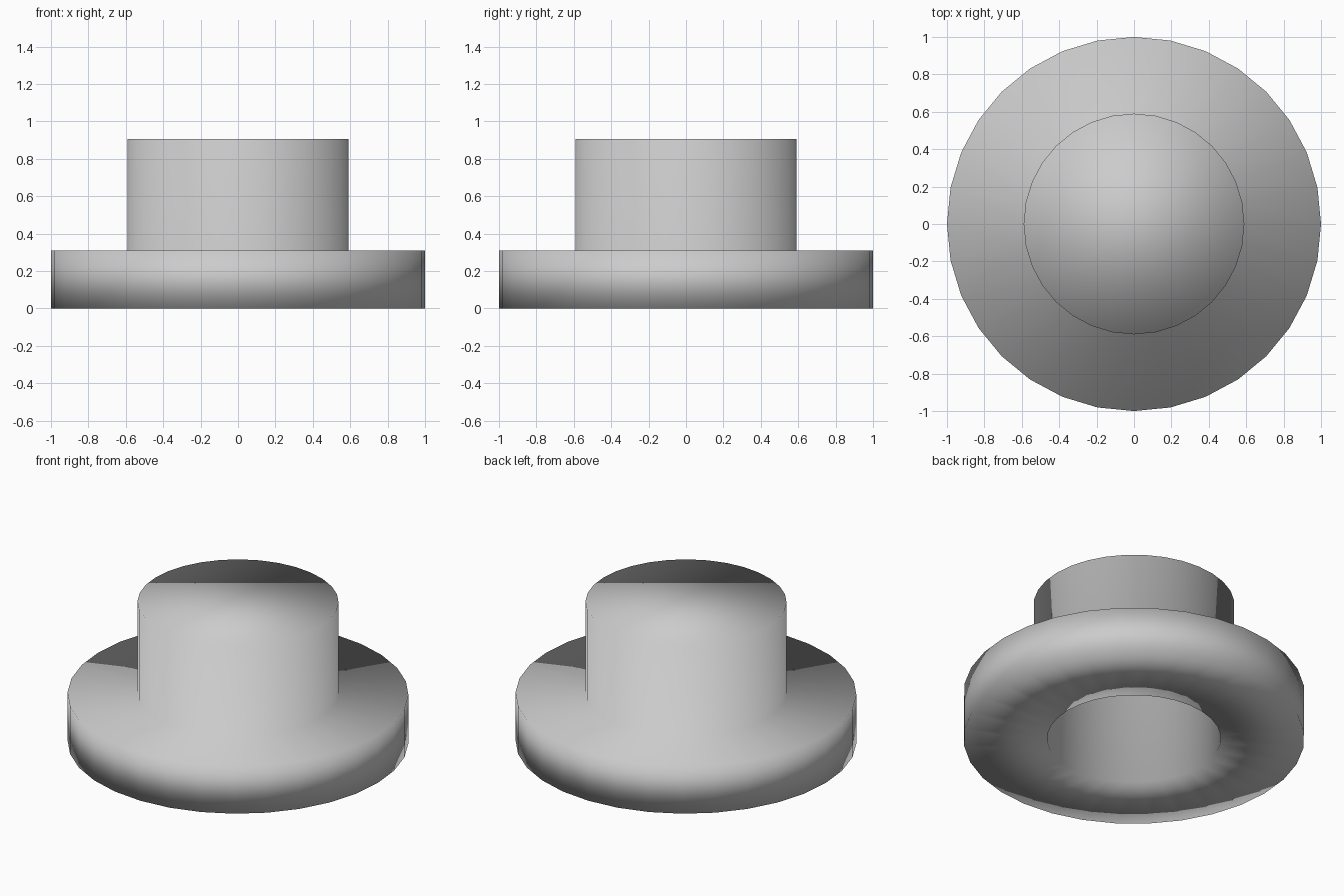
import bpy, bmesh, math

cube = bpy.data.objects.get("Cube")
if cube:
    bpy.data.objects.remove(cube, do_unlink=True)

SIDES = 32

grey = bpy.data.materials.new("plain grey")
colour = (0.6, 0.6, 0.6, 1)
grey.diffuse_color = colour
grey.use_nodes = True
grey.node_tree.nodes["Principled BSDF"].inputs["Base Color"].default_value = colour


def lathe(name, profile):
    """Turn a (radius, height) profile about z and cap both ends."""
    bm = bmesh.new()
    rings = []
    for r, z in profile:
        angles = [2 * math.pi * i / SIDES for i in range(SIDES)]
        rings.append([bm.verts.new((r * math.cos(a), r * math.sin(a), z)) for a in angles])
    for low, high in zip(rings, rings[1:]):
        for i in range(SIDES):
            j = (i + 1) % SIDES
            bm.faces.new((low[i], low[j], high[j], high[i]))
    for ring in (rings[0], rings[-1]):
        bm.faces.new(ring)
    bmesh.ops.recalc_face_normals(bm, faces=bm.faces)
    for face in bm.faces:
        face.smooth = True
    mesh = bpy.data.meshes.new(name)
    bm.to_mesh(mesh)
    bm.free()
    mesh.materials.append(grey)
    obj = bpy.data.objects.new(name, mesh)
    bpy.context.collection.objects.link(obj)
    return obj


# Blind bore, underside, flange rim, flange top, collar wall and closed top
lathe("flanged_cap", [
    (0.51, 0.82), (0.51, 0),
    (1, 0), (1, 0.31),
    (0.59, 0.31), (0.59, 0.905),
])
